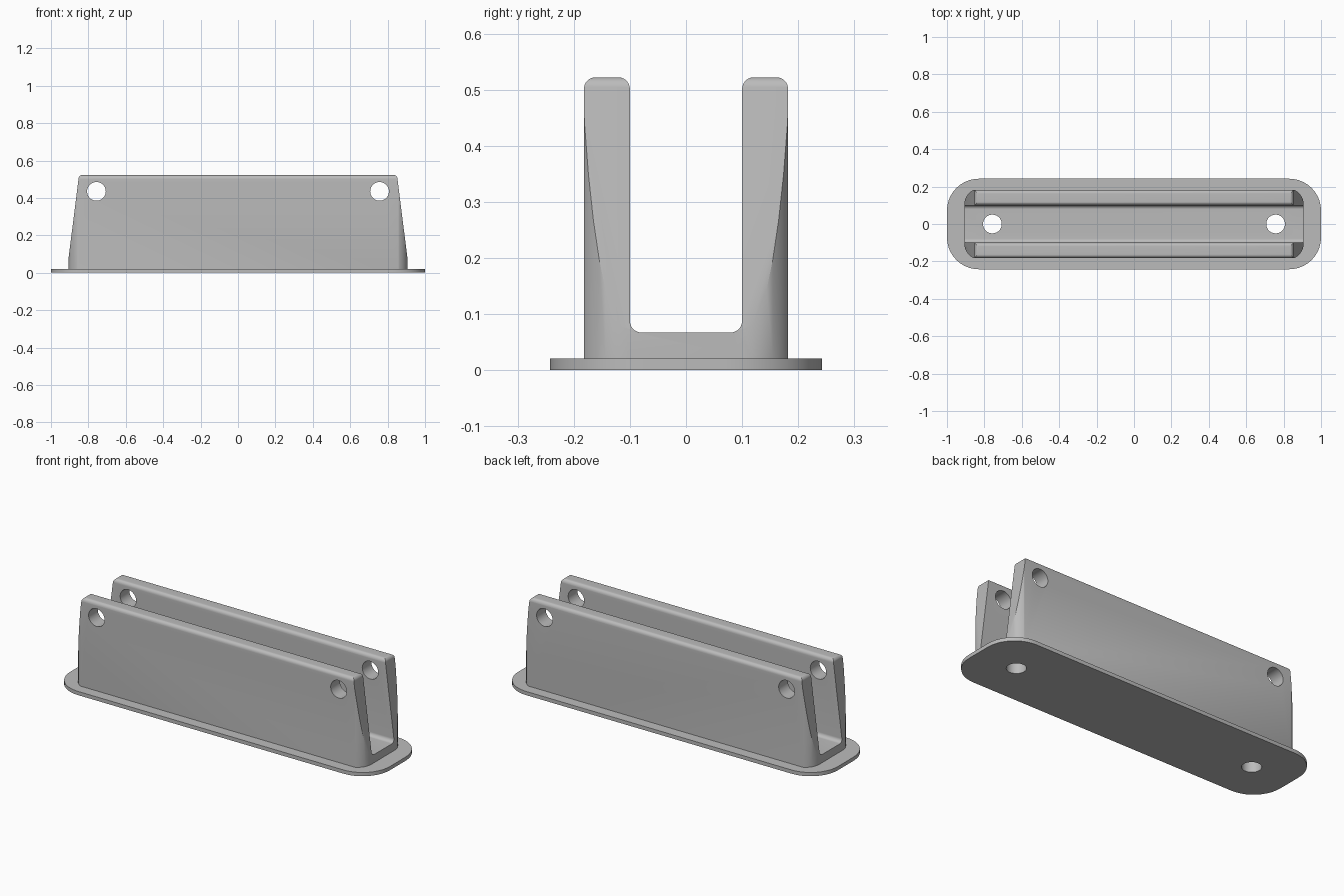
import bpy, bmesh, math
from mathutils import Vector, Matrix

cube = bpy.data.objects.get("Cube")
if cube:
    bpy.data.objects.remove(cube, do_unlink=True)

grey = bpy.data.materials.new("plain grey")
grey.use_nodes = True
colour = (0.5, 0.5, 0.5, 1)
grey.diffuse_color = colour
grey.node_tree.nodes["Principled BSDF"].inputs["Base Color"].default_value = colour

# Axes (first, second, extrusion) for each sketch plane
PLANES = {"xy": ((1, 0, 0), (0, 1, 0), (0, 0, 1)),
          "xz": ((1, 0, 0), (0, 0, 1), (0, 1, 0)),
          "yz": ((0, 1, 0), (0, 0, 1), (1, 0, 0))}


def fillet(corners, steps=10):
    """Round each (u, v, radius) corner of a closed outline."""
    out = []
    for i, (u, v, r) in enumerate(corners):
        p = Vector((u, v))
        if r == 0:
            out.append(p)
            continue
        a = (Vector(corners[i - 1][:2]) - p).normalized()
        b = (Vector(corners[(i + 1) % len(corners)][:2]) - p).normalized()
        half = a.angle(b) / 2
        centre = p + (a + b).normalized() * r / math.sin(half)
        start = p + a * r / math.tan(half) - centre
        end = p + b * r / math.tan(half) - centre
        turn = math.atan2(start.x * end.y - start.y * end.x, start.dot(end))
        for k in range(steps + 1):
            out.append(centre + Matrix.Rotation(turn * k / steps, 2) @ start)
    return out


def prism(name, outline, plane, low, high):
    a, b, n = (Vector(axis) for axis in PLANES[plane])
    bm = bmesh.new()
    face = bm.faces.new([bm.verts.new(a * p[0] + b * p[1] + n * low) for p in outline])
    grown = bmesh.ops.extrude_face_region(bm, geom=[face])["geom"]
    bmesh.ops.translate(bm, vec=n * (high - low),
                        verts=[g for g in grown if isinstance(g, bmesh.types.BMVert)])
    bmesh.ops.recalc_face_normals(bm, faces=bm.faces)
    mesh = bpy.data.meshes.new(name)
    bm.to_mesh(mesh)
    bm.free()
    mesh.materials.append(grey)
    obj = bpy.data.objects.new(name, mesh)
    bpy.context.collection.objects.link(obj)
    return obj


def combine(target, tool, operation):
    bpy.context.view_layer.objects.active = target
    mod = target.modifiers.new("combine", "BOOLEAN")
    mod.operation, mod.object, mod.solver = operation, tool, "EXACT"
    bpy.ops.object.modifier_apply(modifier=mod.name)
    bpy.data.objects.remove(tool, do_unlink=True)


def rectangle(x, y, r):
    return fillet([(-x, -y, r), (x, -y, r), (x, y, r), (-x, y, r)])


def circle(u, v, r, sides=40):
    return [(u + r * math.cos(math.tau * k / sides),
             v + r * math.sin(math.tau * k / sides)) for k in range(sides)]


# U-shaped channel with rounded rims and inner corners
OUT, IN, TOP, FLOOR, PLATE = 0.182, 0.1, 0.522, 0.067, 0.021
right_half = [(OUT, PLATE, 0), (OUT, TOP, 0.021), (IN, TOP, 0.021), (IN, FLOOR, 0.021)]
left_half = [(-y, z, r) for y, z, r in reversed(right_half)]
channel = prism("channel", fillet(right_half + left_half), "yz", -0.95, 0.95)

# Rounded plan corners and sloping ends
combine(channel, prism("plan_trim", rectangle(0.907, 0.19, 0.085), "xy", 0, 0.6), "INTERSECT")
slope = [(0.907, 0, 0), (0.907, 0.07, 0), (0.85, TOP, 0.02)]
slope += [(-x, z, r) for x, z, r in reversed(slope)]
combine(channel, prism("end_trim", fillet(slope), "xz", -0.3, 0.3), "INTERSECT")

# Base plate
plate = prism("base_plate", rectangle(1, 0.242, 0.17), "xy", 0, PLATE)

# Pin holes through the walls, screw holes through floor and plate
for x in (-0.757, 0.757):
    combine(channel, prism("pin_hole", circle(x, 0.435, 0.05), "xz", -0.3, 0.3), "DIFFERENCE")
    for part in (channel, plate):
        combine(part, prism("screw_hole", circle(x, 0, 0.05), "xy", -0.1, 0.2), "DIFFERENCE")

for part in (channel, plate):
    bpy.ops.object.select_all(action="DESELECT")
    part.select_set(True)
    bpy.context.view_layer.objects.active = part
    bpy.ops.object.shade_smooth_by_angle(angle=math.radians(30))
